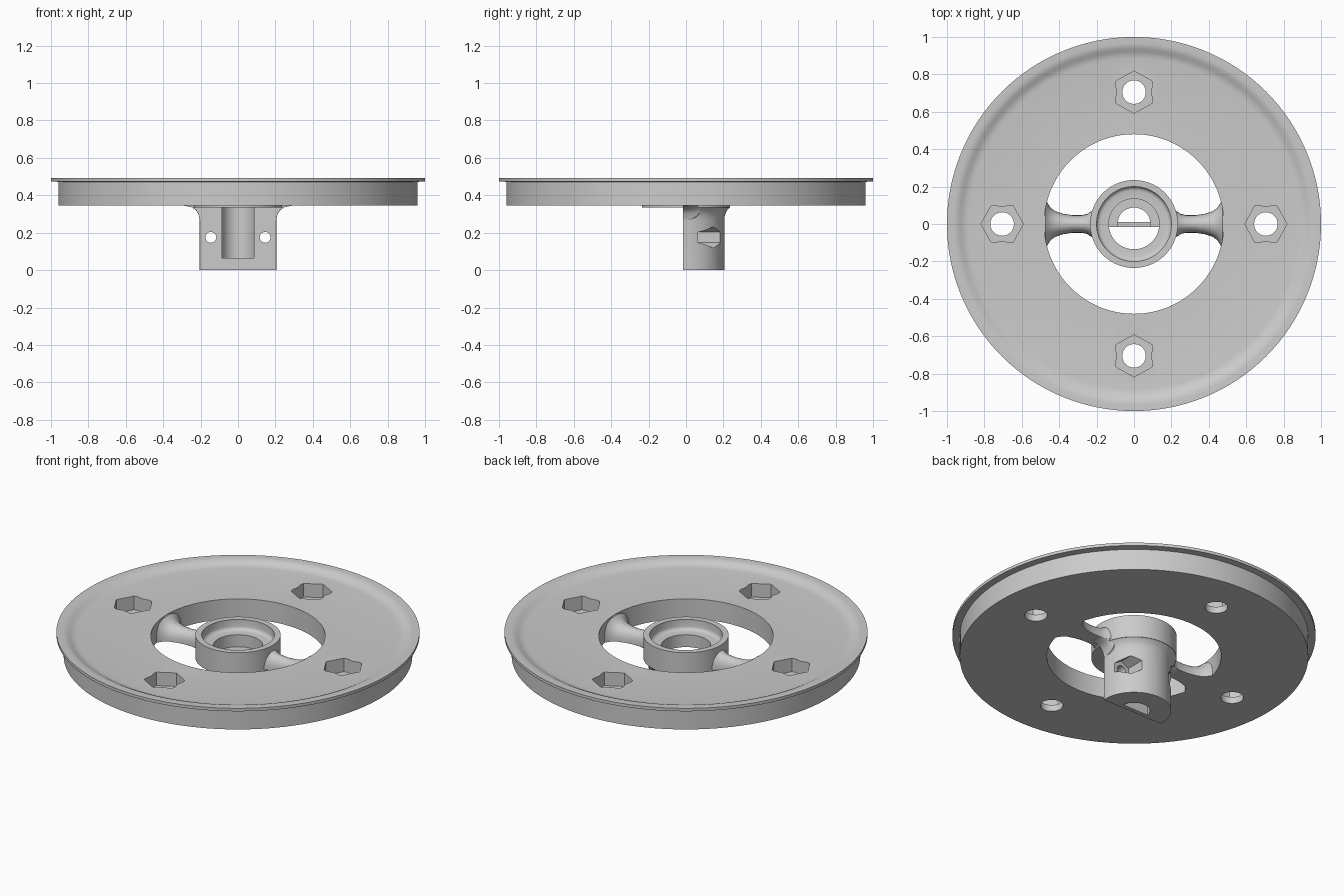
import bpy, bmesh, math
from mathutils import Matrix, Vector

cube = bpy.data.objects.get("Cube")
if cube:
    bpy.data.objects.remove(cube, do_unlink=True)

grey = bpy.data.materials.new("light_grey")
grey.use_nodes = True
colour = (0.6, 0.6, 0.6, 1)
grey.diffuse_color = colour
grey.node_tree.nodes["Principled BSDF"].inputs["Base Color"].default_value = colour


def finish(name, bm):
    bmesh.ops.recalc_face_normals(bm, faces=bm.faces)
    mesh = bpy.data.meshes.new(name)
    bm.to_mesh(mesh)
    bm.free()
    mesh.materials.append(grey)
    obj = bpy.data.objects.new(name, mesh)
    bpy.context.collection.objects.link(obj)
    return obj


def bridge(bm, a, b):
    for i in range(len(a)):
        j = (i + 1) % len(a)
        bm.faces.new((a[i], a[j], b[j], b[i]))


def revolve(name, profile, steps=128):
    """Spin a closed (radius, z) outline round the z axis."""
    bm = bmesh.new()
    rings = []
    for s in range(steps):
        a = math.tau * s / steps
        rings.append([bm.verts.new((r * math.cos(a), r * math.sin(a), z)) for r, z in profile])
    for s in range(steps):
        bridge(bm, rings[s], rings[(s + 1) % steps])
    return finish(name, bm)


def loft(name, sections, matrix=Matrix()):
    """Skin a list of equal-length point loops and cap both ends."""
    bm = bmesh.new()
    loops = [[bm.verts.new(matrix @ Vector(p)) for p in loop] for loop in sections]
    for a, b in zip(loops, loops[1:]):
        bridge(bm, a, b)
    bm.faces.new(loops[0])
    bm.faces.new(loops[-1])
    return finish(name, bm)


def prism(name, outline, low, high, matrix=Matrix()):
    return loft(name, [[(x, y, z) for x, y in outline] for z in (low, high)], matrix)


def polygon(sides, radius):
    return [(radius * math.cos(math.tau * i / sides), radius * math.sin(math.tau * i / sides))
            for i in range(sides)]


def arch(x, width, base, crown, steps=20):
    """Half-oval cross-section standing across the x axis."""
    angles = [math.pi * i / steps for i in range(steps + 1)]
    return [(x, width * math.cos(a), base + (crown - base) * math.sin(a) ** 0.8) for a in angles]


def cut(obj, *cutters):
    """Subtract the cutters, then bake the result and discard them."""
    for c in cutters:
        c.hide_render = True
        mod = obj.modifiers.new("cut", 'BOOLEAN')
        mod.object, mod.operation, mod.solver = c, 'DIFFERENCE', 'EXACT'
    graph = bpy.context.evaluated_depsgraph_get()
    graph.update()
    baked = bpy.data.meshes.new_from_object(obj.evaluated_get(graph))
    obj.modifiers.clear()
    obj.data = baked
    for c in cutters:
        bpy.data.objects.remove(c, do_unlink=True)


def front_block():
    return prism("front_cutter", [(-1, -1), (1, -1), (1, -0.015), (-1, -0.015)], -0.1, 0.6)


# Flat wheel with an overhanging lip and a raised rim
wheel = revolve("wheel_disc", [
    (0.48, 0.345), (0.96, 0.345), (0.96, 0.472), (1.0, 0.474), (1.0, 0.492),
    (0.965, 0.492), (0.95, 0.49), (0.935, 0.484), (0.92, 0.476), (0.905, 0.47),
    (0.885, 0.467), (0.48, 0.467)])

# Four bolt holes with nut pockets whose side faces bow inwards
pocket = [(0.113, 0), (0.06, 0.095), (0.04, 0.099), (0, 0.09), (-0.04, 0.099), (-0.06, 0.095)]
pocket += [(-x, -y) for x, y in pocket]
wheel_cutters = []
for i in range(4):
    place = Matrix.Rotation(i * math.pi / 2, 4, 'Z') @ Matrix.Translation((0.705, 0, 0))
    wheel_cutters.append(prism("pocket_cutter", pocket, 0.385, 0.6, place))
    wheel_cutters.append(prism("bolt_cutter", polygon(32, 0.063), 0.2, 0.4, place))
cut(wheel, *wheel_cutters)

# Hub ring with a filleted bearing seat
ring = revolve("hub_ring", [
    (0.135, 0.335), (0.235, 0.335), (0.235, 0.473), (0.2, 0.473), (0.2, 0.432),
    (0.197, 0.421), (0.189, 0.413), (0.178, 0.41), (0.135, 0.41)], 96)

# Half-round clamp body below the hub, with bolt holes and nut pockets
body = revolve("clamp_body", [
    (0.088, 0), (0.205, 0), (0.205, 0.27), (0.207, 0.29), (0.213, 0.308),
    (0.223, 0.324), (0.235, 0.337), (0.088, 0.337)], 96)
clamp_cutters = [front_block()]
for side in (-1, 1):
    place = Matrix.Translation((side * 0.145, 0, 0.175)) @ Matrix.Rotation(-math.pi / 2, 4, 'X')
    clamp_cutters.append(prism("clamp_bolt_cutter", polygon(24, 0.029), -0.1, 0.1, place))
    turned = place @ Matrix.Rotation(math.pi / 2, 4, 'Z')
    clamp_cutters.append(prism("clamp_nut_cutter", polygon(6, 0.057), 0.065, 0.3, turned))
cut(body, *clamp_cutters)

# Thin wall closing the foot of the bore
foot_wall = prism("clamp_foot_wall",
                  [(-0.095, -0.015), (0.095, -0.015), (0.095, 0.012), (-0.095, 0.012)], 0, 0.065)

# Two flared spokes and the curved gussets beneath them
spoke_sections = [(0.21, 0.078, 0.45), (0.235, 0.064, 0.438), (0.25, 0.053, 0.43),
                  (0.28, 0.047, 0.423), (0.33, 0.047, 0.42), (0.38, 0.055, 0.422),
                  (0.42, 0.068, 0.43), (0.445, 0.086, 0.441), (0.46, 0.108, 0.452),
                  (0.472, 0.135, 0.464), (0.5, 0.14, 0.465)]
gusset_sections = [(0.17, 0.085, 0.25), (0.205, 0.08, 0.27), (0.212, 0.074, 0.3),
                   (0.225, 0.065, 0.32), (0.245, 0.056, 0.335), (0.285, 0.046, 0.344)]
parts = [wheel, ring, body, foot_wall]
for side, label in ((1, "left"), (-1, "right")):
    spoke = loft(label + "_spoke", [arch(side * x, w, 0.345, z) for x, w, z in spoke_sections])
    gusset = loft(label + "_gusset", [arch(side * x, w, 0.348, z) for x, w, z in gusset_sections])
    cut(gusset, front_block())
    parts += [spoke, gusset]

# Smooth the curves and keep the corners crisp
bpy.ops.object.select_all(action='DESELECT')
for part in parts:
    part.select_set(True)
bpy.context.view_layer.objects.active = wheel
bpy.ops.object.shade_smooth_by_angle(angle=math.radians(35))
